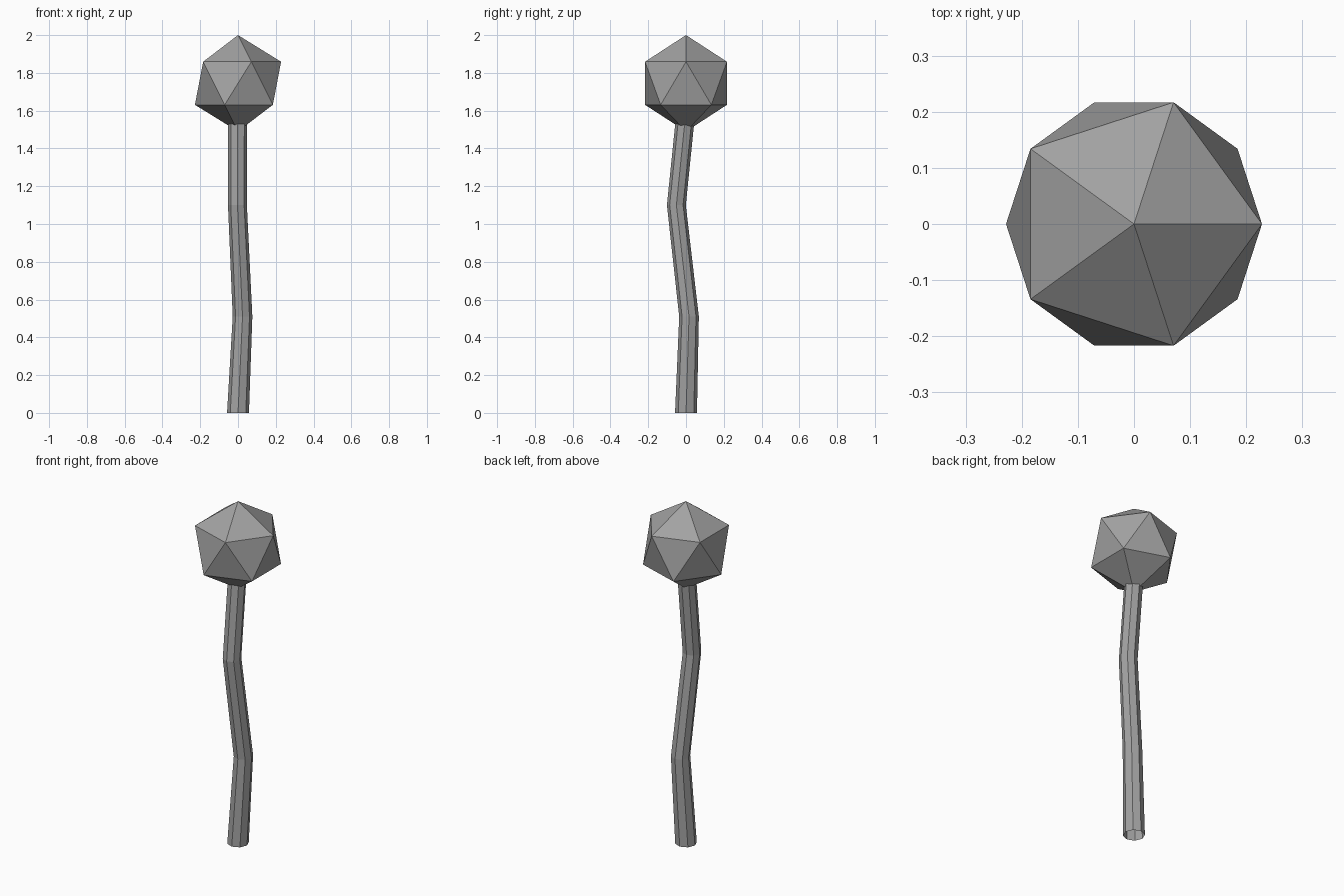
import bpy, bmesh
from math import cos, sin, pi, sqrt

cube = bpy.data.objects.get("Cube")
if cube:
    bpy.data.objects.remove(cube, do_unlink=True)

grey = bpy.data.materials.new("plain grey")
grey.use_nodes = True
colour = (0.36, 0.36, 0.36, 1)
grey.diffuse_color = colour
grey.node_tree.nodes["Principled BSDF"].inputs["Base Color"].default_value = colour


def finish(bm, name):
    bmesh.ops.recalc_face_normals(bm, faces=bm.faces)
    mesh = bpy.data.meshes.new(name)
    bm.to_mesh(mesh)
    bm.free()
    mesh.materials.append(grey)
    obj = bpy.data.objects.new(name, mesh)
    bpy.context.collection.objects.link(obj)


def ring(bm, x, y, z, r, sides, start=0.0):
    return [bm.verts.new((x + r * cos(start + 2 * pi * i / sides),
                          y + r * sin(start + 2 * pi * i / sides), z))
            for i in range(sides)]


# Stem: bent octagonal tube, open at the foot, ending inside the head
SIDES = 8
bm = bmesh.new()
path = [(0, 0, 0, 0.058), (0.024, 0.016, 0.51, 0.052),
        (-0.003, -0.051, 1.1, 0.05), (-0.002, 0, 1.6, 0.05)]
rings = [ring(bm, *point, SIDES) for point in path]
for low, high in zip(rings, rings[1:]):
    for i in range(SIDES):
        j = (i + 1) % SIDES
        bm.faces.new((low[i], low[j], high[j], high[i]))
finish(bm, "stem")

# Head: twenty-sided ball standing on one point
R, CENTRE = 0.255, 1.745
bm = bmesh.new()
top = bm.verts.new((0, 0, CENTRE + R))
bottom = bm.verts.new((0, 0, CENTRE - R))
h, r = R / sqrt(5), 2 * R / sqrt(5)
upper = ring(bm, 0, 0, CENTRE + h, r, 5)
lower = ring(bm, 0, 0, CENTRE - h, r, 5, pi / 5)
for i in range(5):
    j = (i + 1) % 5
    bm.faces.new((top, upper[i], upper[j]))
    bm.faces.new((upper[i], lower[i], upper[j]))
    bm.faces.new((lower[i], lower[j], upper[j]))
    bm.faces.new((bottom, lower[j], lower[i]))
finish(bm, "head")
